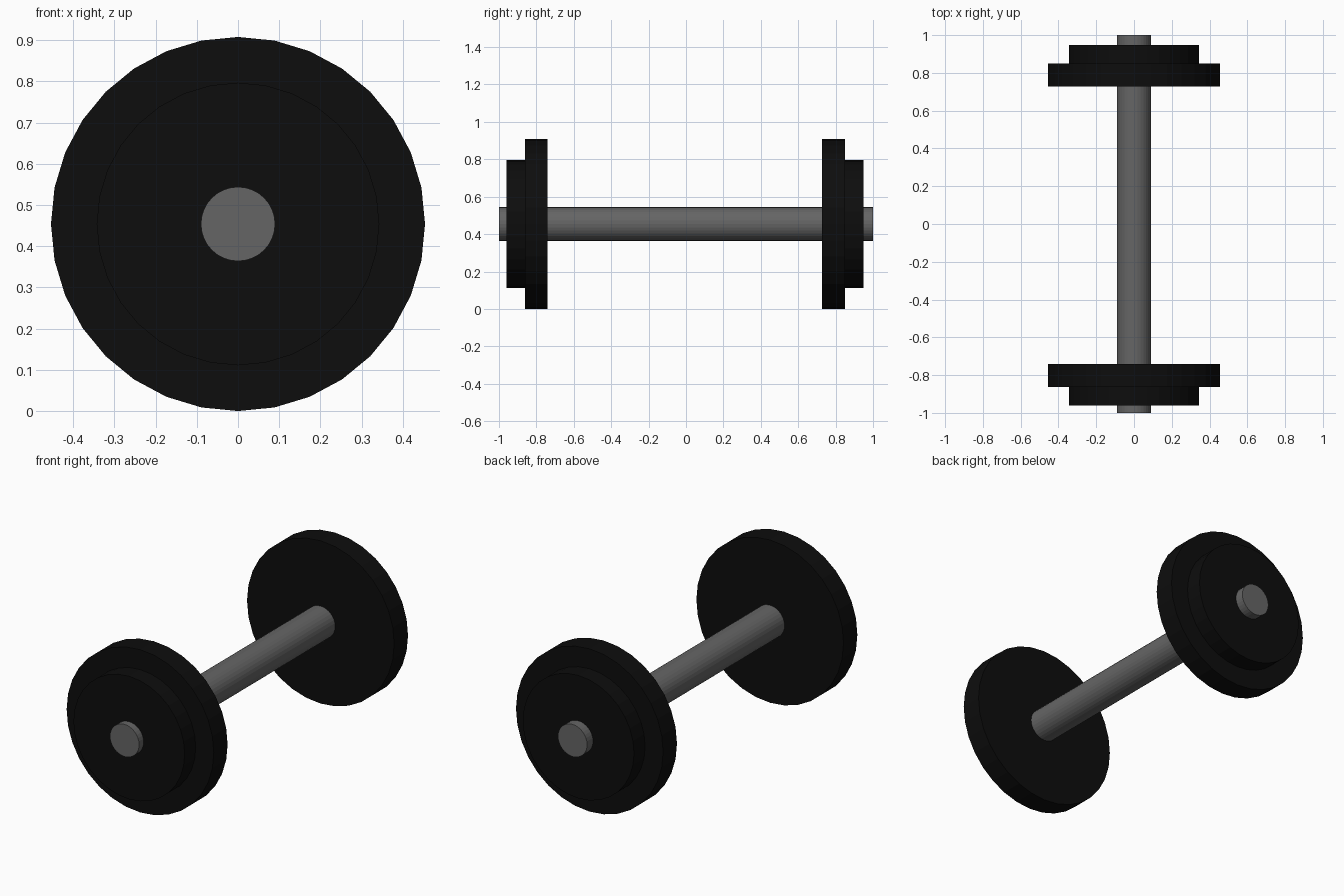
import bpy
import math

if "Cube" in bpy.data.objects:
    bpy.data.objects.remove(bpy.data.objects["Cube"])

RADIUS = 0.454  # largest plate, rests on the ground


def material(name, rgb):
    mat = bpy.data.materials.new(name)
    mat.diffuse_color = (*rgb, 1.0)
    mat.use_nodes = True
    mat.node_tree.nodes["Principled BSDF"].inputs["Base Color"].default_value = mat.diffuse_color
    return mat


def disc(name, radius, y0, y1, mat):
    """Cylinder lying along y between y0 and y1."""
    bpy.ops.mesh.primitive_cylinder_add(
        vertices=32, radius=radius, depth=abs(y1 - y0),
        location=(0, (y0 + y1) / 2, RADIUS), rotation=(math.pi / 2, 0, 0))
    obj = bpy.context.object
    obj.name = name
    obj.data.materials.append(mat)
    return obj


steel = material("grey steel", (0.13, 0.13, 0.13))
rubber = material("black rubber", (0.004, 0.004, 0.004))

# Handle bar through both weights
disc("handle_bar", 0.09, -1.0, 1.0, steel)

# Stepped weights: large inner plate, smaller outer plate
for side, inner, middle, outer in (("front", -0.74, -0.862, -0.96),
                                   ("back", 0.728, 0.85, 0.948)):
    disc(side + "_large_plate", RADIUS, inner, middle, rubber)
    disc(side + "_small_plate", 0.343, middle, outer, rubber)
